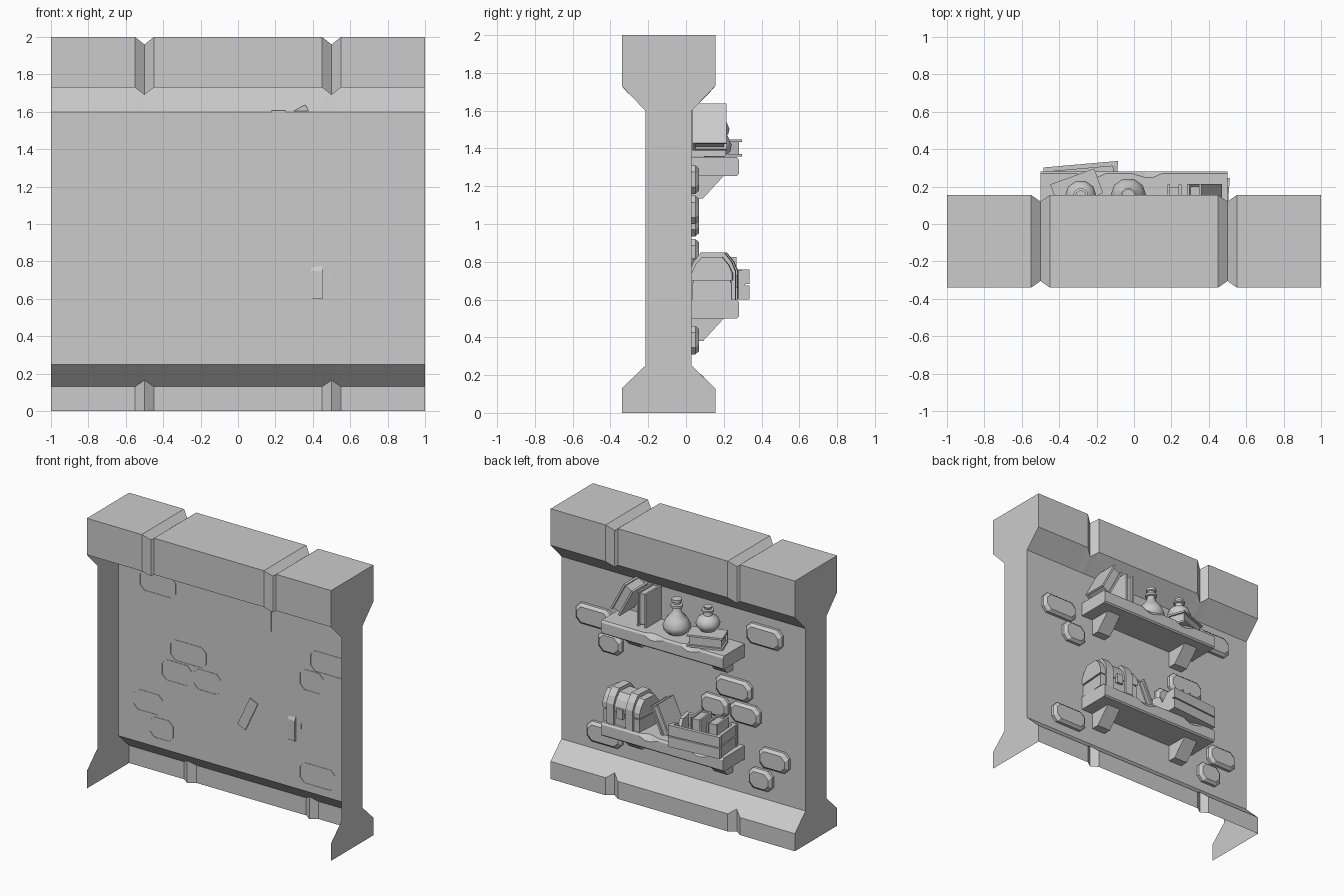
import bpy, bmesh, math
from mathutils import Matrix, Vector

if "Cube" in bpy.data.objects:
    bpy.data.objects.remove(bpy.data.objects["Cube"])


def make(name, verts, faces, fix=True):
    me = bpy.data.meshes.new(name)
    me.from_pydata(verts, [], faces)
    if fix:
        bm = bmesh.new()
        bm.from_mesh(me)
        bmesh.ops.recalc_face_normals(bm, faces=bm.faces)
        bm.to_mesh(me)
        bm.free()
    ob = bpy.data.objects.new(name, me)
    bpy.context.collection.objects.link(ob)
    return ob


def loft(name, rings, caps=(True, True)):
    """Skin closed rings of equal point count."""
    n = len(rings[0])
    verts = [p for r in rings for p in r]
    faces = [(s * n + i, s * n + (i + 1) % n, (s + 1) * n + (i + 1) % n, (s + 1) * n + i)
             for s in range(len(rings) - 1) for i in range(n)]
    if caps[0]:
        faces.append(tuple(range(n)))
    if caps[1]:
        faces.append(tuple(range(len(verts) - n, len(verts))))
    return make(name, verts, faces)


def prism_x(name, prof, x0, x1):
    return loft(name, [[(x, y, z) for y, z in prof] for x in (x0, x1)])


def box(name, lo, hi):
    return prism_x(name, [(lo[1], lo[2]), (hi[1], lo[2]), (hi[1], hi[2]), (lo[1], hi[2])], lo[0], hi[0])


def place(obs, loc, axis='Z', deg=0):
    m = Matrix.Translation(Vector(loc)) @ Matrix.Rotation(math.radians(deg), 4, axis)
    for ob in obs:
        ob.data.transform(m)


# Wall shell: open at the front below the cornice and underneath, with V grooves
full = [(-.34, 1.73), (-.34, 2), (.155, 2), (.155, 1.73), (.03, 1.6), (.03, .25), (.155, .13), (.155, 0)]
groove = [(-.305, 1.69), (-.305, 1.96), (.12, 1.96), (.12, 1.69), (.03, 1.6), (.03, .25), (.12, .165), (.12, 0)]
stations = [(-1, full), (-.55, full), (-.5, groove), (-.45, full),
            (.45, full), (.5, groove), (.55, full), (1, full)]
n = len(full)
verts = [(x, y, z) for x, p in stations for y, z in p]
faces = [(s * n + i, s * n + n + i, s * n + n + i + 1, s * n + i + 1)
         for s in range(len(stations) - 1) for i in range(n - 1)]
make("wall", verts, faces, fix=False)
cap = full + [(-.34, 0), (-.34, .13), (-.215, .25), (-.215, 1.6)]
for x, side in ((-1, "left"), (1, "right")):
    pts = cap if x < 0 else cap[::-1]
    make("wall_end_" + side, [(x, y, z) for y, z in pts], [tuple(range(len(pts)))], fix=False)

# Raised bricks
def octagon(x0, x1, z0, z1, y, d, c=.035):
    x0, x1, z0, z1 = x0 + d, x1 - d, z0 + d, z1 - d
    return [(x0 + c, y, z0), (x1 - c, y, z0), (x1, y, z0 + c), (x1, y, z1 - c),
            (x1 - c, y, z1), (x0 + c, y, z1), (x0, y, z1 - c), (x0, y, z0 + c)]


for x0, x1, z0 in [(-.82, -.53, 1.385), (-.57, -.28, .935), (-.64, -.4, .77), (-.38, -.16, .77),
                   (-.875, -.635, .49), (-.74, -.55, .32), (.575, .865, 1.16), (.49, .68, 1.0),
                   (.49, .775, .31)]:
    loft("brick", [octagon(x0, x1, z0, z0 + .15, y, d) for y, d in ((.027, 0), (.05, 0), (.07, .018))],
         (False, True))

# Shelves with worn front edges, and diagonal brackets
for name, top, chips in (("upper", 1.355, (-.22, .08)), ("lower", .6, (.12, -.3))):
    xs = [(-.5, 0)] + sorted((c + o, d) for c in chips
                             for o, d in ((-.09, 0), (-.02, .022), (.02, .022), (.07, 0))) + [(.5, 0)]
    loft(name + "_shelf", [[(x, .03, top - .1), (x, .27, top - .1), (x, .28, top - .09),
                            (x, .28, top - .015 - d), (x, .27 - d, top), (x, .03, top)] for x, d in xs])
    for cx in (-.35, .35):
        prism_x(name + "_bracket", [(.03, top - .1), (.2, top - .1), (.09, top - .22), (.03, top - .22)],
                cx - .055, cx + .055)


# Books: two covers, spine and recessed pages; origin at bottom back corner
def book(name, w, d, h):
    t = .014
    return [box(name + "_cover", (0, 0, 0), (t, d, h)),
            box(name + "_cover", (w - t, 0, 0), (w, d, h)),
            box(name + "_spine", (t, 0, 0), (w - t, t, h)),
            box(name + "_pages", (t, t, .012), (w - t, d - .014, h - .012))]


place(book("upright_book", .075, .185, .25), (.178, .027, 1.357))
place(book("leaning_book", .085, .18, .235), (.395, .035, 1.39), 'Y', -28)
place(book("lower_leaning_book", .07, .19, .24), (-.02, .022, .602), 'Y', 25)
place(book("crate_book", .085, .15, .2), (-.29, .11, .625), 'Z', 5)
place(book("crate_book", .09, .14, .19), (-.42, .10, .625), 'Z', 3)

# Flat book under the small flask
flat = book("flat_book", .09, .14, .25)
for ob in flat:
    ob.data.transform(Matrix.Rotation(math.radians(90), 4, 'Y'))
place(flat, (-.40, .08, 1.447), 'Z', 20)


# Flasks with collar and stopper
def flask(name, loc, prof, sides=10):
    rings = [[(loc[0] + r * math.cos(2 * math.pi * k / sides), loc[1] + r * math.sin(2 * math.pi * k / sides),
               loc[2] + z) for k in range(sides)] for r, z in prof]
    ob = loft(name, rings)
    bpy.context.view_layer.objects.active = ob
    ob.select_set(True)
    bpy.ops.object.shade_smooth_by_angle(angle=math.radians(40))
    ob.select_set(False)


flask("tall_flask", (-.03, .15, 1.355),
      [(.055, 0), (.09, .03), (.096, .065), (.075, .11), (.035, .155), (.028, .19), (.042, .195),
       (.042, .212), (.026, .217), (.026, .23), (.036, .235), (.036, .255)])
flask("small_flask", (-.285, .15, 1.447),
      [(.05, 0), (.078, .03), (.084, .055), (.07, .09), (.032, .112), (.028, .135), (.042, .14),
       (.042, .152), (.024, .156), (.03, .175)])


# Chest: faceted lid, box body, two straps and a clasp
def arch(w, z0, z1, top):
    c = w * .5
    return [(-w, z0), (w, z0), (w, z1), (w - c * .35, z1 + (top - z1) * .5), (c, top),
            (-c, top), (-w + c * .35, z1 + (top - z1) * .5), (-w, z1)]


chest = [box("chest_body", (-.155, -.105, 0), (.155, .105, .09)),
         prism_x("chest_lid", arch(.108, .1, .14, .225), -.16, .16),
         box("chest_seam", (-.148, -.098, .085), (.148, .098, .105)),
         box("chest_clasp", (-.025, .1, .06), (.025, .125, .13))]
for cx in (-.08, .085):
    chest.append(prism_x("chest_strap", arch(.122, 0, .15, .25), cx - .03, cx + .03))
place(chest, (.345, .148, .6), 'Z', -4)

# Crate: floor, double planks on each side, one cracked end plank
crate = [box("crate_floor", (-.19, -.11, 0), (.19, .11, .02))]
for z0, z1 in ((0, .075), (.083, .16)):
    for y in (-.125, .1):
        crate.append(box("crate_plank", (-.2, y, z0), (.2, y + .025, z1)))
    crate.append(box("crate_end", (-.195, -.1, z0), (-.17, .1, z1)))
crate.append(prism_x("crate_cracked_end", [(-.1, 0), (.1, 0), (.1, .16), (.04, .15), (0, .09), (-.03, .15),
                                           (-.1, .16)], .17, .195))
place(crate, (-.275, .195, .6), 'Z', 5)
